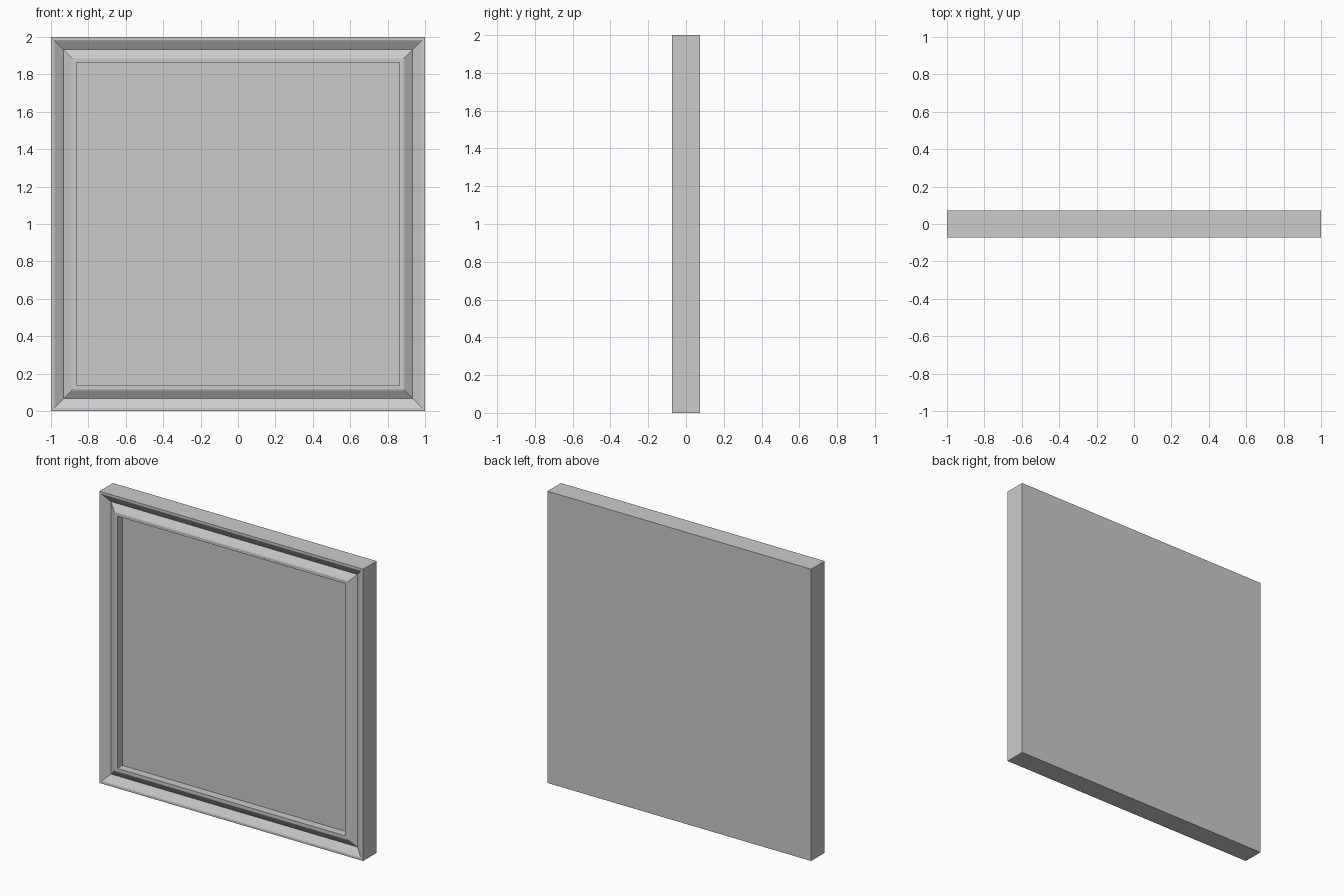
import bpy, bmesh

if "Cube" in bpy.data.objects:
    bpy.data.objects.remove(bpy.data.objects["Cube"])

HALF = 1.0      # half of the outer width
D = 0.073       # half of the depth

# Moulding section: (inset from outer edge, y), from back edge round to the recessed panel
SECTION = [
    (0.0, D), (0.0, -D),
    (0.015, -D), (0.023, -D + 0.004),       # outer lip
    (0.066, -D + 0.032),                    # bottom of the V groove
    (0.107, -D + 0.004), (0.115, -D),       # inner lip
    (0.136, -D), (0.136, -D + 0.055),       # step down to the panel
]


def square_loop(bm, inset, y):
    r = HALF - inset
    return [bm.verts.new((sx * r, y, HALF + sz * r))
            for sx, sz in ((-1, -1), (1, -1), (1, 1), (-1, 1))]


# Framed panel: mitred moulding lofted through square loops, closed front and back
bm = bmesh.new()
loops = [square_loop(bm, t, y) for t, y in SECTION]
for a, b in zip(loops, loops[1:]):
    for i in range(4):
        j = (i + 1) % 4
        bm.faces.new((a[i], a[j], b[j], b[i]))
bm.faces.new(loops[0])      # back
bm.faces.new(loops[-1])     # recessed panel
bmesh.ops.recalc_face_normals(bm, faces=bm.faces)

mesh = bpy.data.meshes.new("framed_panel")
bm.to_mesh(mesh)
bm.free()
panel = bpy.data.objects.new("framed_panel", mesh)
bpy.context.collection.objects.link(panel)
